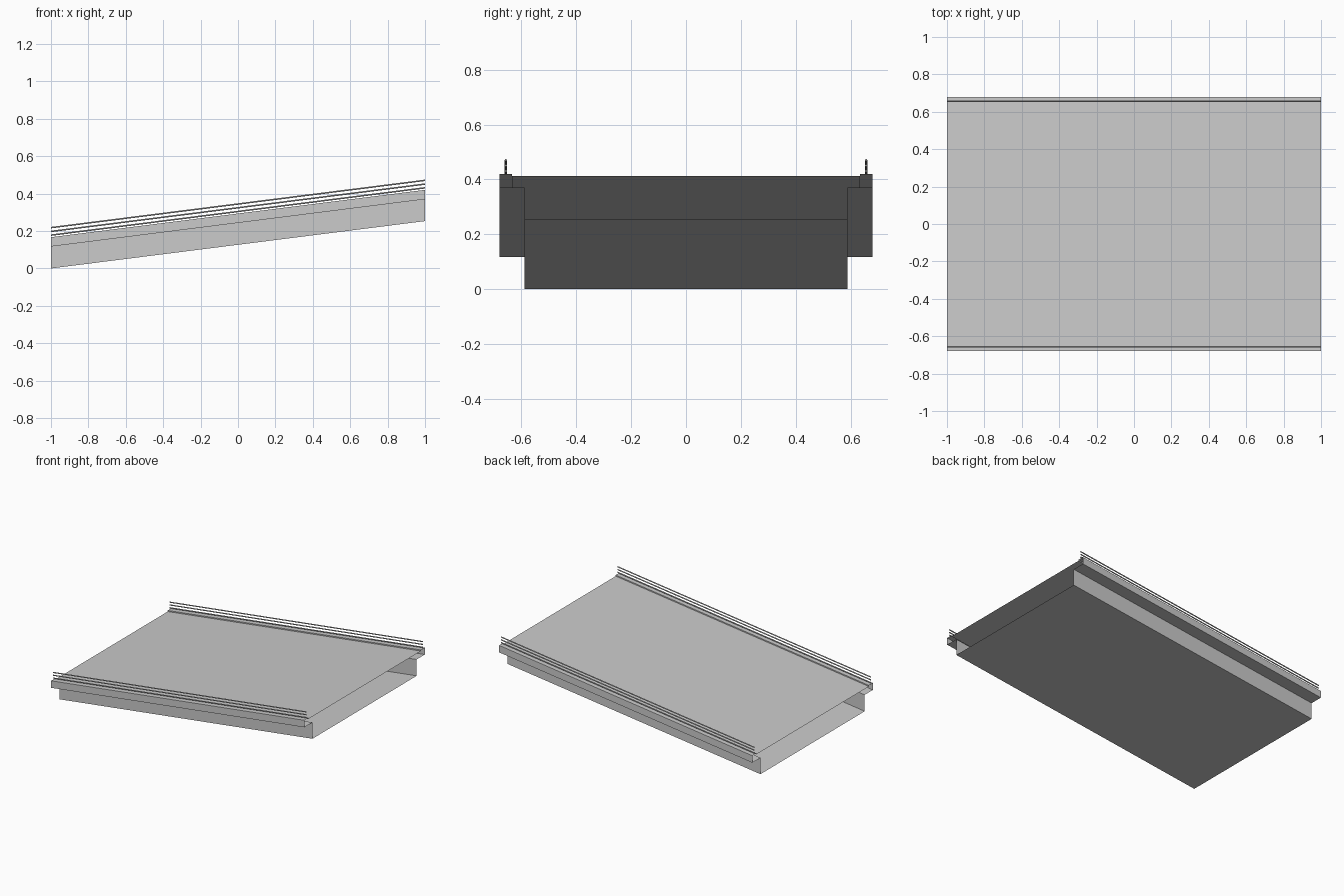
import bpy, bmesh
from math import cos, sin, tau

if "Cube" in bpy.data.objects:
    bpy.data.objects.remove(bpy.data.objects["Cube"])

RISE = 0.253  # climb from the x=-1 end to the x=1 end


def sweep(name, profile, capped):
    """Run a closed (y, z) profile up the slope, keeping both ends upright."""
    bm = bmesh.new()
    low = [bm.verts.new((-1, y, z)) for y, z in profile]
    high = [bm.verts.new((1, y, z + RISE)) for y, z in profile]
    n = len(profile)
    for i in range(n):
        j = (i + 1) % n
        bm.faces.new((low[i], low[j], high[j], high[i]))
    if capped:
        bm.faces.new(low)
        bm.faces.new(high)
        bmesh.ops.recalc_face_normals(bm, faces=bm.faces)
    else:
        # counter-clockwise profile seen from +x: make the shell face outwards
        bmesh.ops.reverse_faces(bm, faces=bm.faces)
    bm.normal_update()
    bottom = min(bm.faces, key=lambda f: f.calc_center_median().z)
    if bottom.normal.z > 0:
        bmesh.ops.reverse_faces(bm, faces=bm.faces)
    mesh = bpy.data.meshes.new(name)
    bm.to_mesh(mesh)
    bm.free()
    obj = bpy.data.objects.new(name, mesh)
    bpy.context.collection.objects.link(obj)
    return obj


# Hollow bridge span, open at both ends: floor, web, ledge, kerb, deck
half = [(0.588, 0), (0.588, 0.117), (0.68, 0.117),
        (0.68, 0.167), (0.635, 0.167), (0.635, 0.159)]
sweep("bridge_span", half + [(-y, z) for y, z in reversed(half)], False)

# Three thin guard rails above each kerb
R = 0.004
for side, y in (("right", -0.657), ("left", 0.657)):
    for k, z in enumerate((0.178, 0.198, 0.218)):
        ring = [(y + R * cos(tau * i / 8), z + R * sin(tau * i / 8)) for i in range(8)]
        rail = sweep(f"{side}_rail_{k + 1}", ring, True)
